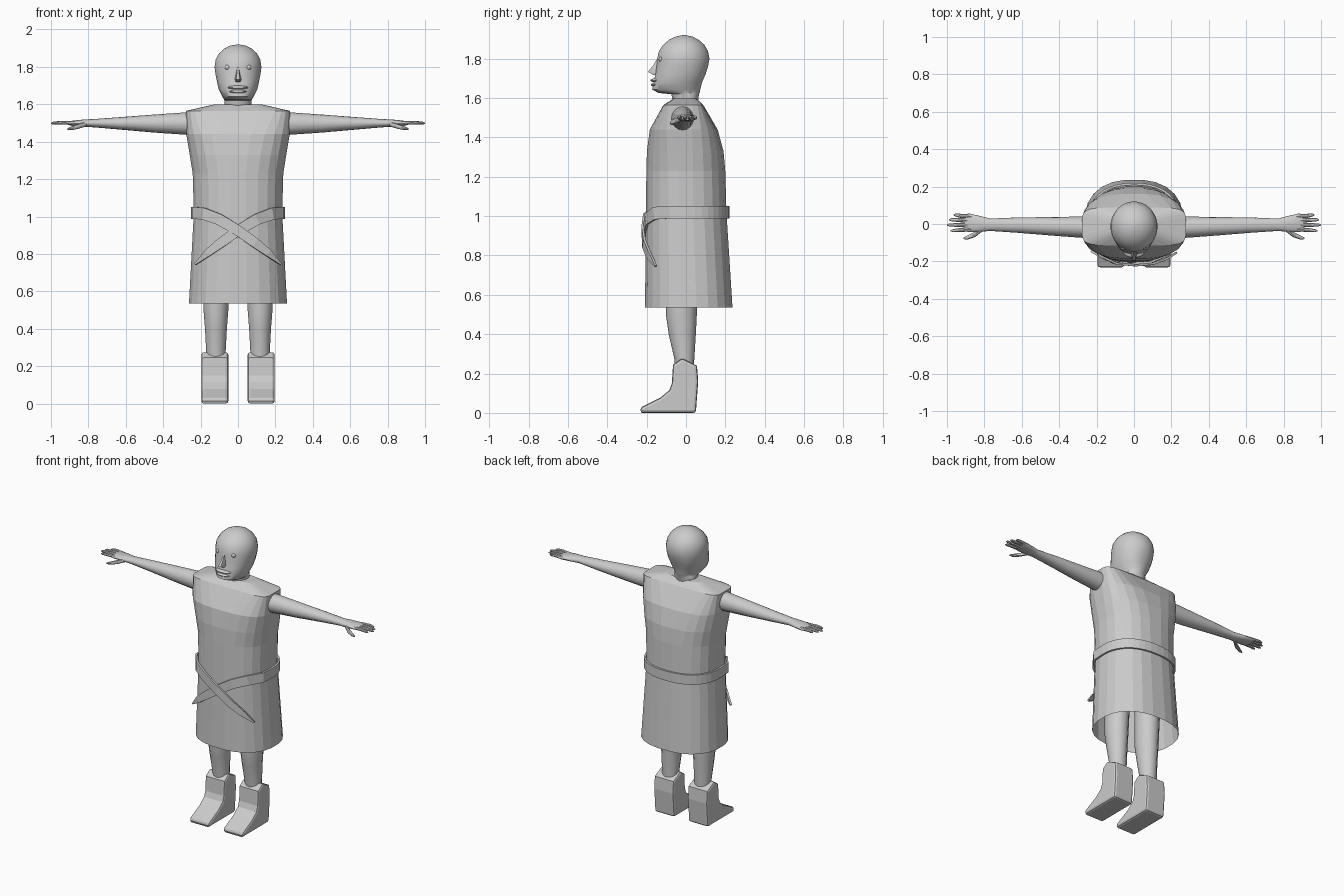
import bpy, bmesh, math
from mathutils import Vector

if "Cube" in bpy.data.objects:
    bpy.data.objects.remove(bpy.data.objects["Cube"])

grey = bpy.data.materials.new("plain grey")
grey.use_nodes = True
grey.diffuse_color = (0.6, 0.6, 0.6, 1)
grey.node_tree.nodes["Principled BSDF"].inputs["Base Color"].default_value = (0.6, 0.6, 0.6, 1)


def finish(name, bm, smooth=None):
    bmesh.ops.recalc_face_normals(bm, faces=bm.faces)
    mesh = bpy.data.meshes.new(name)
    bm.to_mesh(mesh)
    bm.free()
    mesh.materials.append(grey)
    ob = bpy.data.objects.new(name, mesh)
    bpy.context.collection.objects.link(ob)
    if smooth:
        bpy.ops.object.select_all(action='DESELECT')
        ob.select_set(True)
        bpy.context.view_layer.objects.active = ob
        bpy.ops.object.shade_smooth_by_angle(angle=math.radians(smooth))
    return ob


def bridge(bm, rings, caps=(True, True)):
    loops = [[bm.verts.new(p) for p in ring] for ring in rings]
    n = len(loops[0])
    for a, b in zip(loops, loops[1:]):
        for i in range(n):
            j = (i + 1) % n
            bm.faces.new((a[i], a[j], b[j], b[i]))
    for loop, cap in zip((loops[0], loops[-1]), caps):
        if cap:
            bm.faces.new(loop)


def ring(n, cx, cy, z, rx, ry, power=1.0):
    """Horizontal oval; a power below one squares it off."""
    pts = []
    for i in range(n):
        a = math.tau * (i + 0.5) / n
        c, s = math.cos(a), math.sin(a)
        pts.append((cx + rx * math.copysign(abs(c) ** power, c),
                    cy + ry * math.copysign(abs(s) ** power, s), z))
    return pts


def upright(name, rows, n, x=0.0, caps=(True, True), smooth=None):
    """Rows are z, half width, front y, back y, power."""
    bm = bmesh.new()
    bridge(bm, [ring(n, x, (f + b) / 2, z, w, (b - f) / 2, p) for z, w, f, b, p in rows], caps)
    return finish(name, bm, smooth)


def limb(bm, path, n=12):
    """Oval tube along x; path holds x, y, z, half depth, half height."""
    bridge(bm, [[(x, y + ry * math.cos(math.tau * i / n), z + rz * math.sin(math.tau * i / n))
                 for i in range(n)] for x, y, z, ry, rz in path])


def ball(name, loc, size):
    bm = bmesh.new()
    bmesh.ops.create_uvsphere(bm, u_segments=14, v_segments=8, radius=1)
    for v in bm.verts:
        v.co = Vector(v.co[i] * size[i] + loc[i] for i in range(3))
    return finish(name, bm, 60)


# Head and neck
upright("head", [
    (1.55, .07, -.06, .06, 1), (1.62, .072, -.075, .066, 1), (1.626, .076, -.14, .07, 1),
    (1.643, .085, -.173, .073, .95), (1.68, .104, -.166, .082, .9), (1.72, .113, -.156, .1, .9),
    (1.76, .121, -.15, .113, .95), (1.80, .126, -.147, .12, 1), (1.84, .12, -.138, .112, 1),
    (1.872, .102, -.115, .093, 1), (1.897, .075, -.086, .064, 1),
    (1.913, .043, -.052, .032, 1), (1.92, .006, -.016, -.004, 1)], 28, smooth=40)

# Nose wedge
bm = bmesh.new()
bridge(bm, [[(-w, -.13, z), (-w * .45, y, z), (w * .45, y, z), (w, -.13, z)]
            for z, w, y in ((1.80, .008, -.146), (1.765, .014, -.168),
                            (1.733, .022, -.194), (1.718, .02, -.166))])
finish("nose", bm, 50)

# Lips and eyes
ball("upper_lip", (0, -.15, 1.69), (.055, .031, .011))
ball("lower_lip", (0, -.15, 1.668), (.048, .029, .011))
for side, s in (("left", 1), ("right", -1)):
    ball(side + "_eye", (s * .056, -.124, 1.797), (.015, .015, .014))

# Sleeveless tunic, open at the hem
upright("tunic", [
    (.535, .264, -.21, .238, .85), (1.02, .238, -.205, .207, .85), (1.23, .244, -.203, .201, .85),
    (1.33, .26, -.2, .192, .8), (1.44, .278, -.185, .162, .7), (1.565, .278, -.115, .088, .35),
    (1.6, .125, -.06, .05, .6)], 24, caps=(False, True))


# Belt round the back and two sash ends crossing in front
def ribbon(name, path, thick=.012):
    bm = bmesh.new()
    rings = []
    for i, (x, y, z, h) in enumerate(path):
        a, b = path[max(i - 1, 0)], path[min(i + 1, len(path) - 1)]
        t = Vector((b[0] - a[0], b[1] - a[1], b[2] - a[2])).normalized()
        out = t.cross(Vector((0, 0, 1))).normalized()
        if out.dot(Vector((x, y, 0))) < 0:
            out = -out
        up = out.cross(t)
        up *= math.copysign(1, up.z)
        p = Vector((x, y, z))
        rings.append([p + out * o + up * u for o, u in
                      ((0, -h), (thick, -h), (thick, h), (0, h))])
    bridge(bm, rings)
    finish(name, bm)


back = []
for i in range(21):
    a = math.pi * i / 20
    c, s = math.cos(a), math.sin(a)
    back.append((.24 * math.copysign(abs(c) ** .85, c), .208 * s ** .85 if s > 1e-6 else 0, 1.02, .032))
ribbon("belt", back)
for name, s, lift in (("upper_sash", 1, .008), ("lower_sash", -1, 0)):
    ribbon(name, [(s * x, y - lift, z, h) for x, y, z, h in (
        (-.24, .01, 1.02, .032), (-.235, -.08, 1.02, .032), (-.18, -.155, 1.015, .032),
        (-.1, -.195, .985, .03), (0, -.206, .925, .028), (.09, -.2, .86, .026),
        (.16, -.178, .805, .02), (.225, -.14, .745, .004))])

for side, s in (("left", 1), ("right", -1)):
    # Arm with palm, fingers and thumb
    bm = bmesh.new()
    limb(bm, [(s * x, y, z, ry, rz) for x, y, z, ry, rz in (
        (.2, -.017, 1.497, .06, .063), (.275, -.017, 1.497, .057, .06),
        (.45, -.012, 1.497, .049, .048), (.62, -.006, 1.498, .041, .034),
        (.77, -.004, 1.499, .033, .022), (.82, 0, 1.499, .042, .02),
        (.88, .006, 1.498, .05, .015), (.905, .008, 1.498, .045, .009))], 16)
    finish(side + "_arm", bm, 40)
    bm = bmesh.new()
    for y0, y1, tip in ((.04, .048, .965), (.018, .023, .99), (-.006, -.005, 1.0), (-.028, -.036, .98)):
        limb(bm, [(s * .87, y0, 1.499, .011, .011), (s * .93, (y0 + y1) / 2, 1.502, .011, .01),
                  (s * (tip - .012), y1, 1.5, .008, .008), (s * tip, y1, 1.498, .003, .003)], 8)
    limb(bm, [(s * .81, -.025, 1.495, .014, .013), (s * .85, -.056, 1.483, .014, .013),
              (s * .89, -.072, 1.472, .011, .01), (s * .912, -.077, 1.468, .004, .004)], 8)
    finish(side + "_fingers", bm, 40)

    # Leg
    upright(side + "_leg", [
        (.2, .05, -.055, .04, 1), (.27, .053, -.058, .042, 1), (.4, .06, -.088, .05, 1),
        (.5, .068, -.102, .055, 1), (.62, .072, -.1, .06, 1), (1.0, .08, -.1, .08, 1)],
        14, x=s * .118, smooth=40)

    # Boot cut from a side profile
    bm = bmesh.new()
    profile = [(.05, 0), (.062, .16), (.056, .24), (-.02, .278), (-.066, .245), (-.072, .15),
               (-.085, .115), (-.13, .078), (-.225, .03), (-.236, .012), (-.225, 0)]
    bridge(bm, [[(s * x, y, z) for y, z in profile] for x in (.052, .196)])
    boot = finish(side + "_boot", bm)
    bev = boot.modifiers.new("soft edges", 'BEVEL')
    bev.width = .014
    bev.segments = 2
    bev.limit_method = 'ANGLE'
    bev.angle_limit = math.radians(60)
